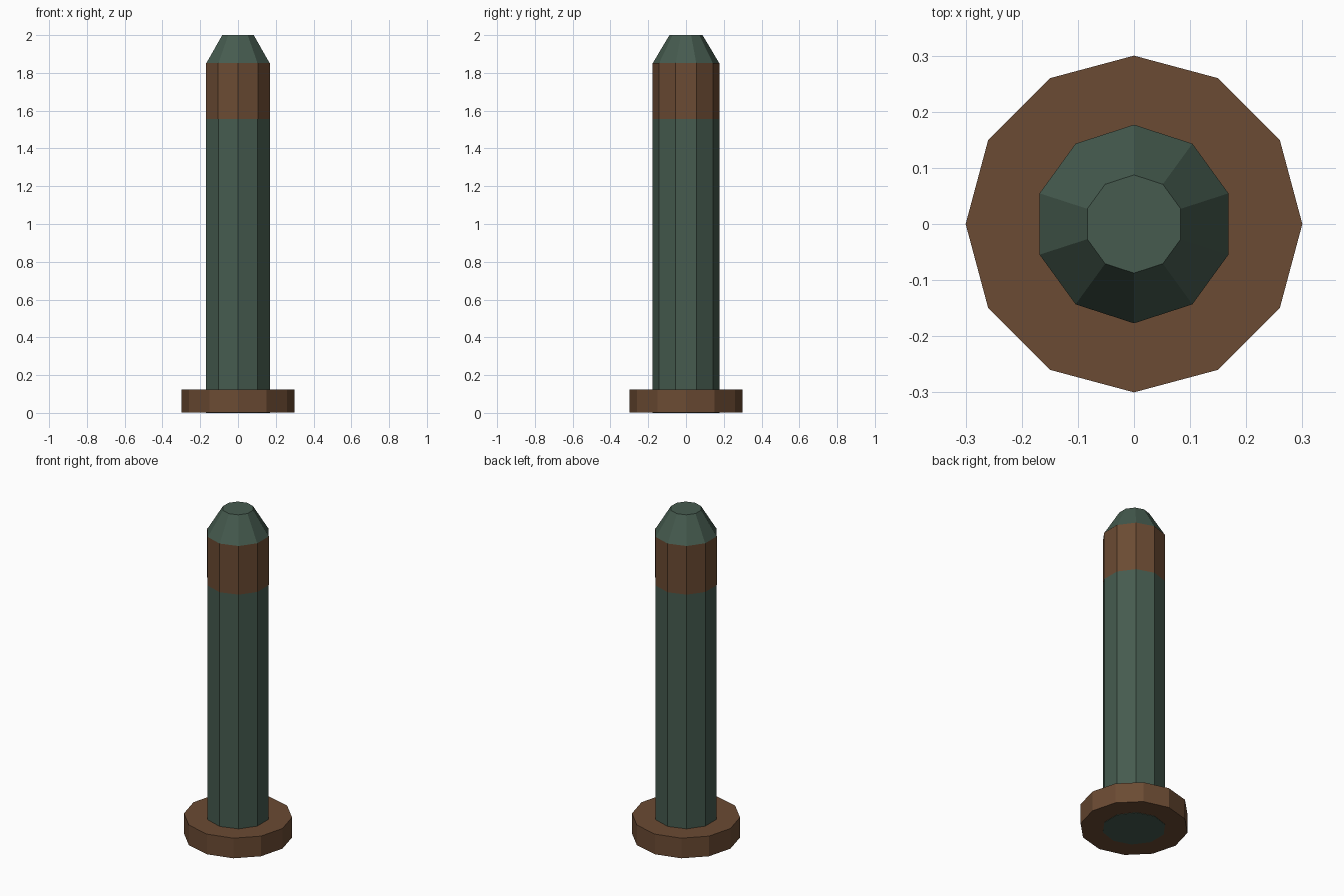
import bpy
import bmesh
from mathutils import Matrix

cube = bpy.data.objects.get("Cube")
if cube:
    bpy.data.objects.remove(cube, do_unlink=True)


def make_material(name, rgb):
    mat = bpy.data.materials.new(name)
    mat.use_nodes = True
    colour = (*rgb, 1.0)
    mat.diffuse_color = colour
    bsdf = mat.node_tree.nodes["Principled BSDF"]
    bsdf.inputs["Base Color"].default_value = colour
    bsdf.inputs["Roughness"].default_value = 0.8
    return mat


def make_prism(name, sides, bottom, top, r_bottom, r_top, mat, caps=True):
    """Flat-sided upright prism or taper with a corner on the +y axis."""
    bm = bmesh.new()
    bmesh.ops.create_cone(
        bm, cap_ends=caps, segments=sides, radius1=r_bottom, radius2=r_top,
        depth=top - bottom,
        matrix=Matrix.Translation((0, 0, (top + bottom) / 2)))
    mesh = bpy.data.meshes.new(name)
    bm.to_mesh(mesh)
    bm.free()
    mesh.materials.append(mat)
    obj = bpy.data.objects.new(name, mesh)
    bpy.context.collection.objects.link(obj)
    return obj


green = make_material("weathered green", (0.061, 0.105, 0.078))
brown = make_material("rust brown", (0.147, 0.07, 0.033))

# Round foot plate
make_prism("base_plate", 12, 0.002, 0.125, 0.3, 0.3, brown)

# Tall shaft, its end showing through the foot, and its tapered cap
make_prism("post", 10, 0, 1.85, 0.177, 0.177, green)
make_prism("tapered_cap", 10, 1.85, 2.0, 0.177, 0.0875, green)

# Thin band wrapped around the upper shaft
make_prism("upper_band", 10, 1.555, 1.852, 0.178, 0.178, brown, caps=False)
